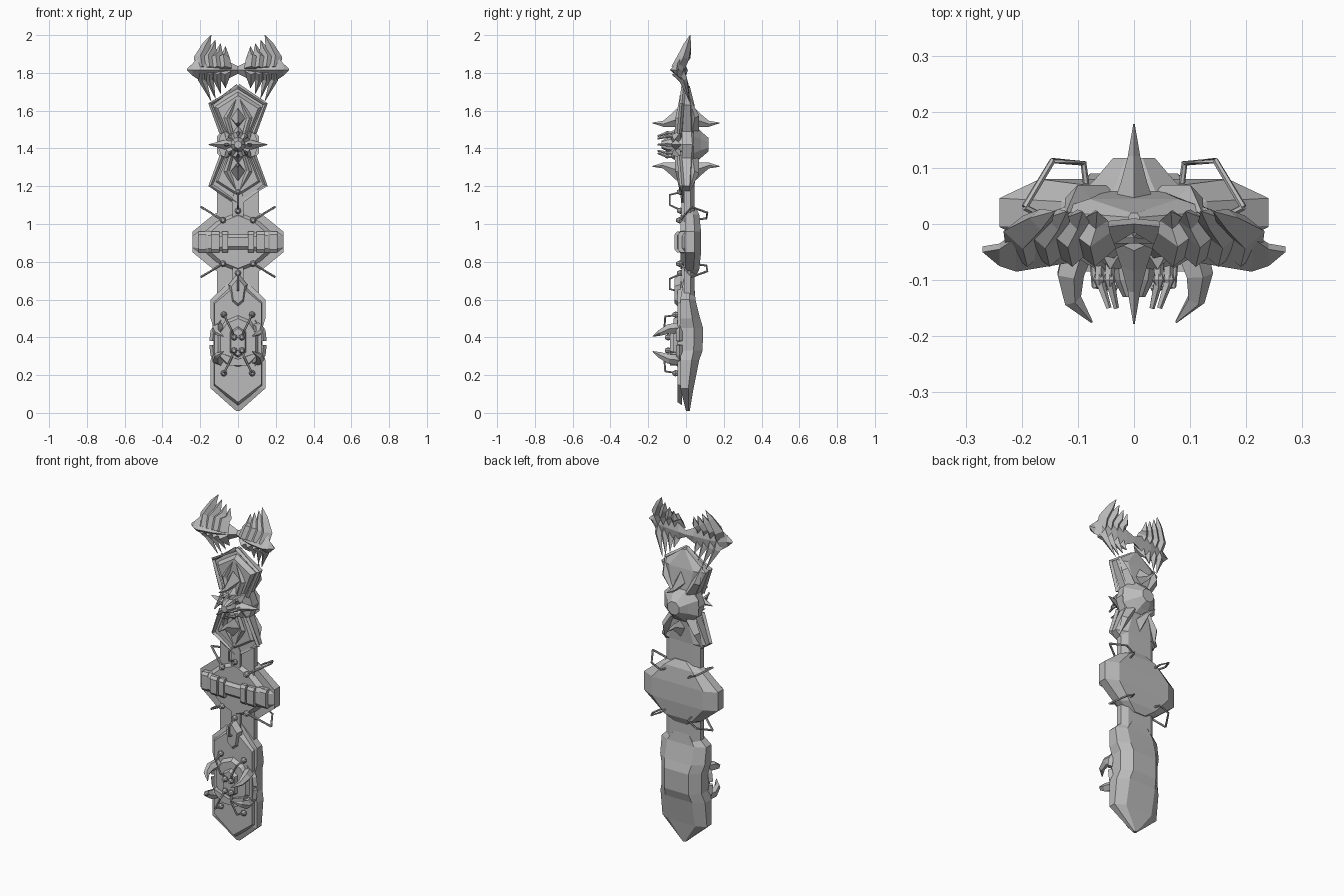
import bpy
import bmesh
from math import sin, cos, pi
from mathutils import Vector

cube = bpy.data.objects.get("Cube")
if cube:
    bpy.data.objects.remove(cube, do_unlink=True)

grey = bpy.data.materials.new("stone_grey")
grey.use_nodes = True
colour = (0.5, 0.5, 0.5, 1)
grey.diffuse_color = colour
grey.node_tree.nodes["Principled BSDF"].inputs["Base Color"].default_value = colour


def loft(name, rings):
    """Skin a list of equal-length point rings and close both ends."""
    bm = bmesh.new()
    rows = [[bm.verts.new(point) for point in ring] for ring in rings]
    count = len(rows[0])
    for low, high in zip(rows, rows[1:]):
        for i in range(count):
            j = (i + 1) % count
            bm.faces.new((low[i], low[j], high[j], high[i]))
    bm.faces.new(rows[0][::-1])
    bm.faces.new(rows[-1])
    bmesh.ops.recalc_face_normals(bm, faces=bm.faces)
    mesh = bpy.data.meshes.new(name)
    bm.to_mesh(mesh)
    bm.free()
    mesh.materials.append(grey)
    obj = bpy.data.objects.new(name, mesh)
    bpy.context.collection.objects.link(obj)
    return obj


def body(name, stations, chamfer=0.55):
    """Vertical body from stations of height, half width, front and back depth."""
    rings = []
    for z, w, front, back in stations:
        side = front + (back - front) * 0.6
        half = [(w * chamfer, back), (w, side), (w, front)]
        ring = half + [(-x, y) for x, y in reversed(half)]
        rings.append([(x, y, z) for x, y in ring])
    return loft(name, rings)


def slab(name, half, base, top, inset=0.85):
    """Raised plate from a half outline, shrinking towards its front."""
    outline = half + [(-x, z) for x, z in reversed(half) if x > 0]
    mid = (half[0][1] + half[-1][1]) / 2
    return loft(name, [[(x * s, y, mid + (z - mid) * s) for x, z in outline]
                       for y, s in ((base, 1), (top, inset))])


def sweep(name, path, radii, sides=4, flat=1.0):
    """Tube or tapered spike along a path."""
    pts = [Vector(p) for p in path]
    if not isinstance(radii, (list, tuple)):
        radii = [radii] * len(pts)
    rings = []
    for i, p in enumerate(pts):
        way = (pts[min(i + 1, len(pts) - 1)] - pts[max(i - 1, 0)]).normalized()
        ref = Vector((1, 0, 0)) if abs(way.x) < 0.8 else Vector((0, 0, 1))
        u = (ref - way * ref.dot(way)).normalized()
        v = way.cross(u)
        rings.append([p + radii[i] * (u * cos(2 * pi * k / sides) * flat
                                      + v * sin(2 * pi * k / sides))
                      for k in range(sides)])
    return loft(name, rings)


def mirrored(path, sx=1, sz=1, mid=0.0):
    return [(x * sx, y, mid + (z - mid) * sz) for x, y, z in path]


def knob(name, x, y, z, r=0.017):
    sweep(name, [(x, y + r, z), (x, y, z), (x, y - r, z)], [r * 0.7, r, r * 0.5], 8)


SIDES = (("left", 1), ("right", -1))
ENDS = (("upper", 1), ("lower", -1))

# Lower casing with its bulged back and front panel
body("lower_casing", [
    (0.01, 0.01, 0, 0.02), (0.13, 0.145, -0.03, 0.04), (0.28, 0.145, -0.03, 0.07),
    (0.33, 0.13, -0.03, 0.088), (0.45, 0.13, -0.03, 0.09), (0.5, 0.145, -0.03, 0.075),
    (0.6, 0.145, -0.03, 0.05), (0.72, 0.02, -0.01, 0.04)], 0.6)
slab("lower_front_panel", [(0, 0.7), (0.13, 0.59), (0.13, 0.14), (0, 0.04)], -0.02, -0.045, 0.95)
slab("lower_crest", [(0, 0.74), (0.05, 0.68), (0.035, 0.58), (0, 0.55)], -0.03, -0.06, 0.7)
slab("boss_plate", [(0, 0.52), (0.07, 0.49), (0.11, 0.43), (0.11, 0.32), (0.07, 0.26), (0, 0.24)],
     -0.04, -0.065)
slab("boss_core", [(0, 0.46), (0.045, 0.43), (0.045, 0.32), (0, 0.29)], -0.06, -0.085)
slab("boss_lower_lip", [(0, 0.285), (0.1, 0.32), (0.1, 0.3), (0.05, 0.25), (0, 0.25)], -0.05, -0.085, 0.95)

for side, sx in SIDES:
    # Side clamps, curved horns and cable loops of the lower boss
    for end, sz in ENDS:
        horn = mirrored([(0.1, -0.04, 0.45), (0.115, -0.09, 0.445),
                         (0.11, -0.135, 0.425), (0.075, -0.175, 0.405)], sx, sz, 0.365)
        sweep(f"{end}_{side}_horn", horn, [0.03, 0.026, 0.017, 0.002], 5)
        brace = mirrored([(0.09, -0.03, 0.49), (0.13, -0.035, 0.43), (0.135, -0.035, 0.38)], sx, sz, 0.37)
        sweep(f"{end}_{side}_brace", brace, 0.017)
        loop = mirrored([(0.075, -0.04, 0.52), (0.07, -0.11, 0.51),
                         (0.035, -0.115, 0.44), (0.02, -0.08, 0.4)], sx, sz, 0.365)
        sweep(f"{end}_{side}_boss_cable", loop, 0.006, 6)
        for x, y, z in (loop[0], loop[-1]):
            knob(f"{end}_{side}_boss_knob", x, y - 0.015, z)

# Shaft behind the sections
body("shaft", [(0.58, 0.11, -0.01, 0.045), (1.25, 0.11, -0.01, 0.045)], 0.7)
slab("shaft_spine", [(0, 1.2), (0.03, 1.15), (0.03, 0.65), (0, 0.6)], 0, -0.025, 0.97)

# Middle hub
body("middle_hub", [
    (0.72, 0.05, 0, 0.05), (0.76, 0.13, -0.005, 0.07), (0.85, 0.24, -0.005, 0.08),
    (0.96, 0.24, -0.005, 0.08), (1.05, 0.13, -0.005, 0.07), (1.09, 0.05, 0, 0.05)], 0.7)
slab("hub_front_plate", [(0, 1.07), (0.1, 1.03), (0.19, 0.95), (0.19, 0.86), (0.1, 0.78), (0, 0.74)],
     0, -0.03)

# Band across the hub with raised clamps
band = []
for x, y, h in ((-0.24, -0.005, 0.05), (-0.16, -0.045, 0.058), (-0.05, -0.048, 0.04),
                (0.05, -0.048, 0.04), (0.16, -0.045, 0.058), (0.24, -0.005, 0.05)):
    band.append([(x, y + dy, 0.905 + h * k) for dy, k in
                 ((0.05, -1), (0.015, -1), (0, -0.6), (0, 0.6), (0.015, 1), (0.05, 1))])
loft("hub_band", band)
for side, sx in SIDES:
    for x, w in ((0.07, 0.016), (0.12, 0.022), (0.19, 0.02)):
        y = -0.06 if x < 0.15 else -0.042
        loft(f"{side}_band_clamp", [
            [(sx * x + dx, d, 0.905 + dz) for dx, dz in ((-w, -h), (w, -h), (w, h), (-w, h))]
            for d, h in ((0, 0.055), (y + 0.012, 0.055), (y, 0.04))])

# Hub cables: side arches to the back and centre arches at the front
for end, sz in ENDS:
    for side, sx in SIDES:
        arch = mirrored([(0.08, 0.03, 1.02), (0.09, 0.108, 1.03),
                         (0.145, 0.113, 1.06), (0.195, 0.03, 1.09)], sx, sz, 0.905)
        sweep(f"{end}_{side}_hub_cable", arch, 0.006, 6)
        knob(f"{end}_{side}_hub_knob", arch[0][0], -0.035, arch[0][2])
        sweep(f"{end}_{side}_hub_pin", [(arch[0][0], -0.03, arch[0][2]), arch[-1]], 0.006, 6)
    arch = mirrored([(0, -0.02, 1.17), (0, -0.085, 1.155), (0, -0.085, 1.1), (0, -0.02, 1.07)],
                    1, sz, 0.905)
    sweep(f"{end}_centre_cable", arch, 0.006, 6)
    for p in (arch[0], arch[-1]):
        knob(f"{end}_centre_knob", 0, -0.03, p[2])

# Upper shield body and back boss
body("upper_shield", [
    (1.1, 0.01, -0.02, 0.03), (1.2, 0.145, -0.02, 0.045), (1.35, 0.085, -0.02, 0.06),
    (1.42, 0.11, -0.02, 0.07), (1.49, 0.085, -0.02, 0.06), (1.63, 0.145, -0.01, 0.045),
    (1.73, 0.01, 0, 0.02)])
loft("back_boss", [[(r * cos(k * pi / 4 + pi / 8), y, 1.42 + r * sin(k * pi / 4 + pi / 8))
                    for k in range(8)] for y, r in ((0.04, 0.12), (0.08, 0.075), (0.118, 0.04))])

MID = 1.42
for end, sz in ENDS:
    # Kite-shaped frames, inner ridges and hooked spikes
    slab(f"{end}_kite_panel", [(x, z) for x, _, z in mirrored(
        [(0, 0, 1.7), (0.125, 0, 1.62), (0.07, 0, 1.48), (0, 0, 1.43)], 1, sz, MID)], -0.01, -0.035)
    for side, sx in SIDES:
        edge = mirrored([(0, -0.012, 1.73), (0.145, -0.022, 1.635), (0.085, -0.035, 1.48)], sx, sz, MID)
        sweep(f"{end}_{side}_frame", edge, 0.013)
        ridge = mirrored([(0, -0.025, 1.68), (0.06, -0.04, 1.56), (0.03, -0.05, 1.46)], sx, sz, MID)
        sweep(f"{end}_{side}_ridge", ridge, [0.006, 0.016, 0.012])
        barb = mirrored([(0.05, 0.035, 1.5), (0.1, 0.045, 1.57), (0.12, 0.02, 1.66)], sx, sz, MID)
        sweep(f"{end}_{side}_back_rib", barb, [0.035, 0.025, 0.004])
    for face, sy in (("front", -1), ("back", 1)):
        hook = mirrored([(0, sy * 0.03, 1.56), (0, sy * 0.075, 1.545),
                         (0, sy * 0.12, 1.53), (0, sy * 0.178, 1.535)], 1, sz, MID)
        sweep(f"{end}_{face}_spike", hook, [0.055, 0.033, 0.016, 0.002], 4, 0.7)

# Front star with eight arms, prongs and a round core
for k in range(8):
    dx, dz = cos(k * pi / 4), sin(k * pi / 4)
    reach = 0.155 if k % 4 == 0 else 0.1
    sweep("star_arm", [(dx * r, y, MID + dz * r) for r, y in
                       ((0.01, -0.05), (0.06, -0.055), (reach, -0.025))], [0.03, 0.028, 0.002])
    sweep("star_prong", [(dx * r, y, MID + dz * r) for r, y in
                         ((0.06, -0.04), (0.062, -0.1), (0.045, -0.15))], [0.01, 0.009, 0.005], 5)
    knob("star_knob", dx * 0.062, -0.1, MID + dz * 0.062, 0.011)
sweep("star_core", [(0, -0.02, MID), (0, -0.1, MID), (0, -0.13, MID)], [0.05, 0.035, 0.02], 8)

# Twin claws: faceted palms joined at the centre, fingers curling up and down
for side, sx in SIDES:
    palm = []
    for x, ridge, back, up, down in (
            (0, -0.015, 0.01, 1.835, 1.795), (0.05, -0.045, 0.005, 1.86, 1.77),
            (0.12, -0.07, 0, 1.88, 1.755), (0.21, -0.085, -0.015, 1.885, 1.765),
            (0.24, -0.075, -0.035, 1.85, 1.785), (0.27, -0.045, -0.04, 1.822, 1.815)):
        palm.append([(sx * x, ridge, 1.815), (sx * x, back - 0.01, up),
                     (sx * x, back, 1.815), (sx * x, back - 0.01, down)])
    loft(f"{side}_palm", palm)
    for base, tip, top, low in ((0.19, 0.142, 2, 1.65), (0.15, 0.12, 1.975, 1.665),
                                (0.11, 0.092, 1.955, 1.69), (0.07, 0.066, 1.94, 1.72)):
        sweep(f"{side}_upper_finger", [
            (sx * base, -0.045, 1.82), (sx * (base + 0.008), -0.015, 1.88),
            (sx * (base + tip) / 2, 0.008, top - 0.05), (sx * tip, 0.022, top)],
            [0.035, 0.032, 0.02, 0.001], 4, 1.1)
        sweep(f"{side}_lower_finger", [
            (sx * base, -0.045, 1.81), (sx * base, -0.015, 1.765), (sx * tip, 0.018, low)],
            [0.035, 0.022, 0.001])
